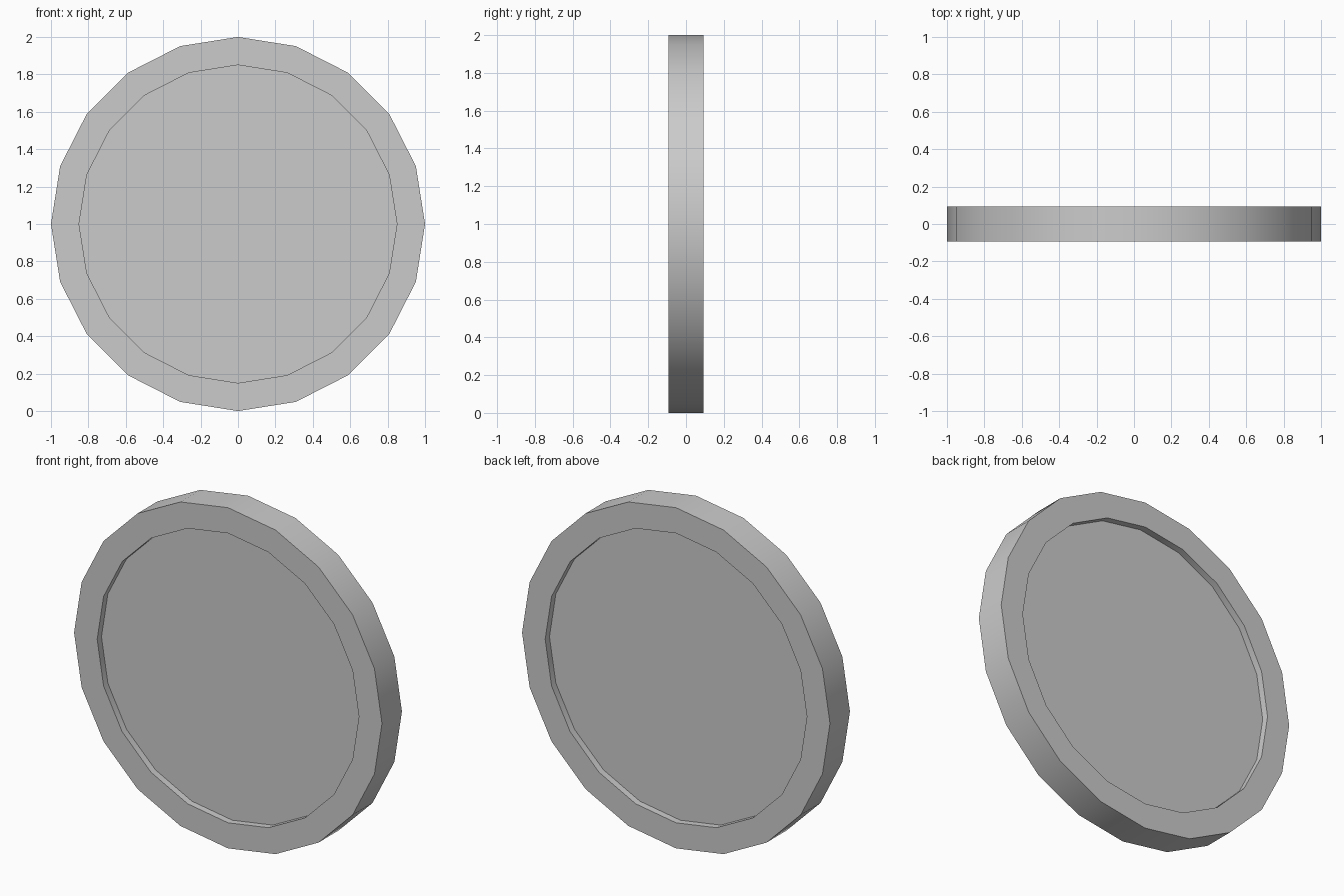
import bpy, bmesh, math
from mathutils import Matrix

if "Cube" in bpy.data.objects:
    bpy.data.objects.remove(bpy.data.objects["Cube"])

RADIUS, INNER, HALF, DEPTH, SIDES = 1.0, 0.85, 0.0925, 0.04, 20

# Upright 20-sided disc with its axis along y
bm = bmesh.new()
bmesh.ops.create_cone(
    bm, cap_ends=True, segments=SIDES, radius1=RADIUS, radius2=RADIUS, depth=2 * HALF,
    matrix=Matrix.Translation((0, 0, 1)) @ Matrix.Rotation(math.pi / 2, 4, 'X'))

# Shallow straight-walled recess in both faces
for cap in [f for f in bm.faces if len(f.verts) == SIDES]:
    side = 1 if cap.calc_center_median().y > 0 else -1
    bottom = bmesh.ops.extrude_discrete_faces(bm, faces=[cap])["faces"][0]
    for v in bottom.verts:
        v.co.x *= INNER / RADIUS
        v.co.z = 1 + (v.co.z - 1) * INNER / RADIUS
    floor = bmesh.ops.extrude_discrete_faces(bm, faces=[bottom])["faces"][0]
    for v in floor.verts:
        v.co.y = side * (HALF - DEPTH)

# Turn so that a corner points straight up
a = min(math.atan2(v.co.z - 1, v.co.x) % (2 * math.pi / SIDES) for v in bm.verts)
if 0.05 < a < 2 * math.pi / SIDES - 0.05:
    bmesh.ops.rotate(bm, verts=bm.verts, cent=(0, 0, 1),
                     matrix=Matrix.Rotation(a, 3, 'Y'))
bmesh.ops.recalc_face_normals(bm, faces=bm.faces)

mesh = bpy.data.meshes.new("wheel_disc")
bm.to_mesh(mesh)
bm.free()
disc = bpy.data.objects.new("wheel_disc", mesh)
bpy.context.collection.objects.link(disc)

# Smooth rim, crisp face edges
bpy.context.view_layer.objects.active = disc
disc.select_set(True)
bpy.ops.object.shade_smooth_by_angle(angle=math.radians(30))
